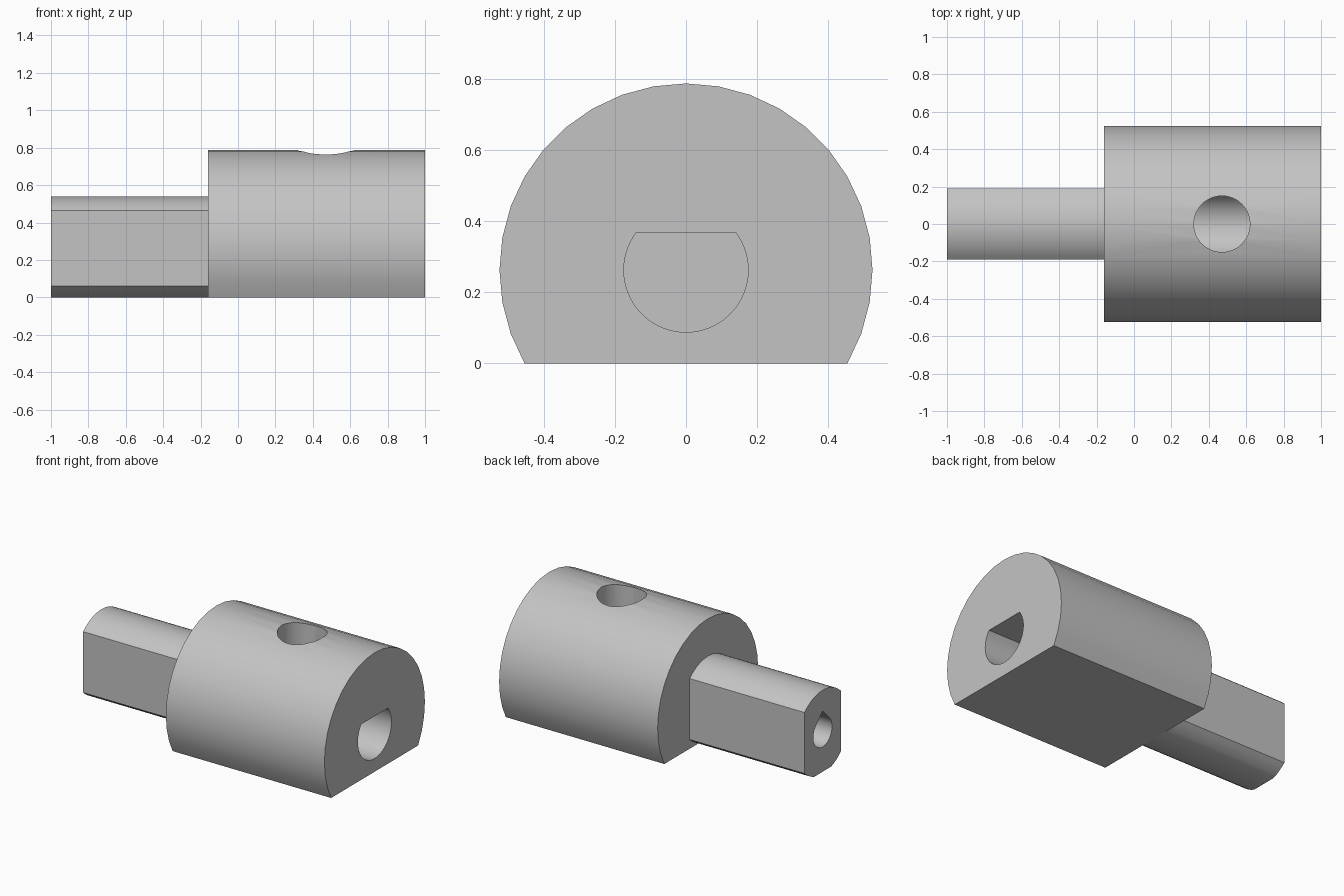
import bpy, bmesh
from math import sin, cos, acos, asin, pi, radians, sqrt
from mathutils import Matrix

if "Cube" in bpy.data.objects:
    bpy.data.objects.remove(bpy.data.objects["Cube"])

AXIS_Z = 0.2625          # height of the common axis
SHOULDER = -0.16         # where the shaft meets the body

grey = bpy.data.materials.new("plain grey")
grey.use_nodes = True
colour = (0.55, 0.55, 0.55, 1)
grey.diffuse_color = colour
grey.node_tree.nodes["Principled BSDF"].inputs["Base Color"].default_value = colour


def arc(r, start, end, n):
    """Points (y, z) on an arc around the axis, angles in radians."""
    return [(r * cos(start + (end - start) * i / n),
             r * sin(start + (end - start) * i / n)) for i in range(n + 1)]


def prism(name, profile, x0, x1):
    """Extrude a closed (y, z) profile along x."""
    bm = bmesh.new()
    face = bm.faces.new([bm.verts.new((x0, y, z + AXIS_Z)) for y, z in profile])
    top = bmesh.ops.extrude_face_region(bm, geom=[face])["geom"]
    bmesh.ops.translate(bm, vec=(x1 - x0, 0, 0),
                        verts=[v for v in top if isinstance(v, bmesh.types.BMVert)])
    return finish(name, bm)


def finish(name, bm):
    bmesh.ops.recalc_face_normals(bm, faces=bm.faces)
    mesh = bpy.data.meshes.new(name)
    bm.to_mesh(mesh)
    bm.free()
    mesh.materials.append(grey)
    obj = bpy.data.objects.new(name, mesh)
    bpy.context.collection.objects.link(obj)
    return obj


def cut(obj, cutters):
    """Subtract the cutters, then smooth the round walls."""
    bpy.ops.object.select_all(action="DESELECT")
    obj.select_set(True)
    bpy.context.view_layer.objects.active = obj
    for cutter in cutters:
        mod = obj.modifiers.new("cut", "BOOLEAN")
        mod.operation = "DIFFERENCE"
        mod.solver = "EXACT"
        mod.object = cutter
        bpy.ops.object.modifier_apply(modifier=mod.name)
        bpy.data.objects.remove(cutter)
    bpy.ops.object.shade_smooth_by_angle(angle=radians(30))


# Body: thick cylinder with a flat underside
body = prism("body", arc(0.525, radians(-30), radians(210), 24), SHOULDER, 1)

# D-shaped blind bore in the body's end
flat = asin(0.105 / 0.175)
bore = prism("bore_cutter", arc(0.175, pi - flat, 2 * pi + flat, 48), 0.0, 1.1)

# Round screw hole from the top down into the bore
bm = bmesh.new()
bmesh.ops.create_cone(bm, cap_ends=True, segments=48, radius1=0.15, radius2=0.15,
                      depth=0.7, matrix=Matrix.Translation((0.47, 0, AXIS_Z + 0.35)))
screw_hole = finish("screw_hole_cutter", bm)
cut(body, [bore, screw_hole])

# Shaft: cylinder with two flat sides and a narrow flat underside
R = 0.277
side = acos(0.19 / R)
under = acos(AXIS_Z / R)
shaft = prism("shaft", arc(R, side, pi - side, 14)
              + arc(R, pi + side, 1.5 * pi - under, 4)
              + arc(R, 1.5 * pi + under, 2 * pi - side, 4), -1, SHOULDER)

# Teardrop blind hole in the shaft's end
r = 0.098
teardrop = prism("teardrop_cutter",
                 arc(r, radians(135), radians(405), 36) + [(0, r * sqrt(2))], -1.1, -0.3)
cut(shaft, [teardrop])
